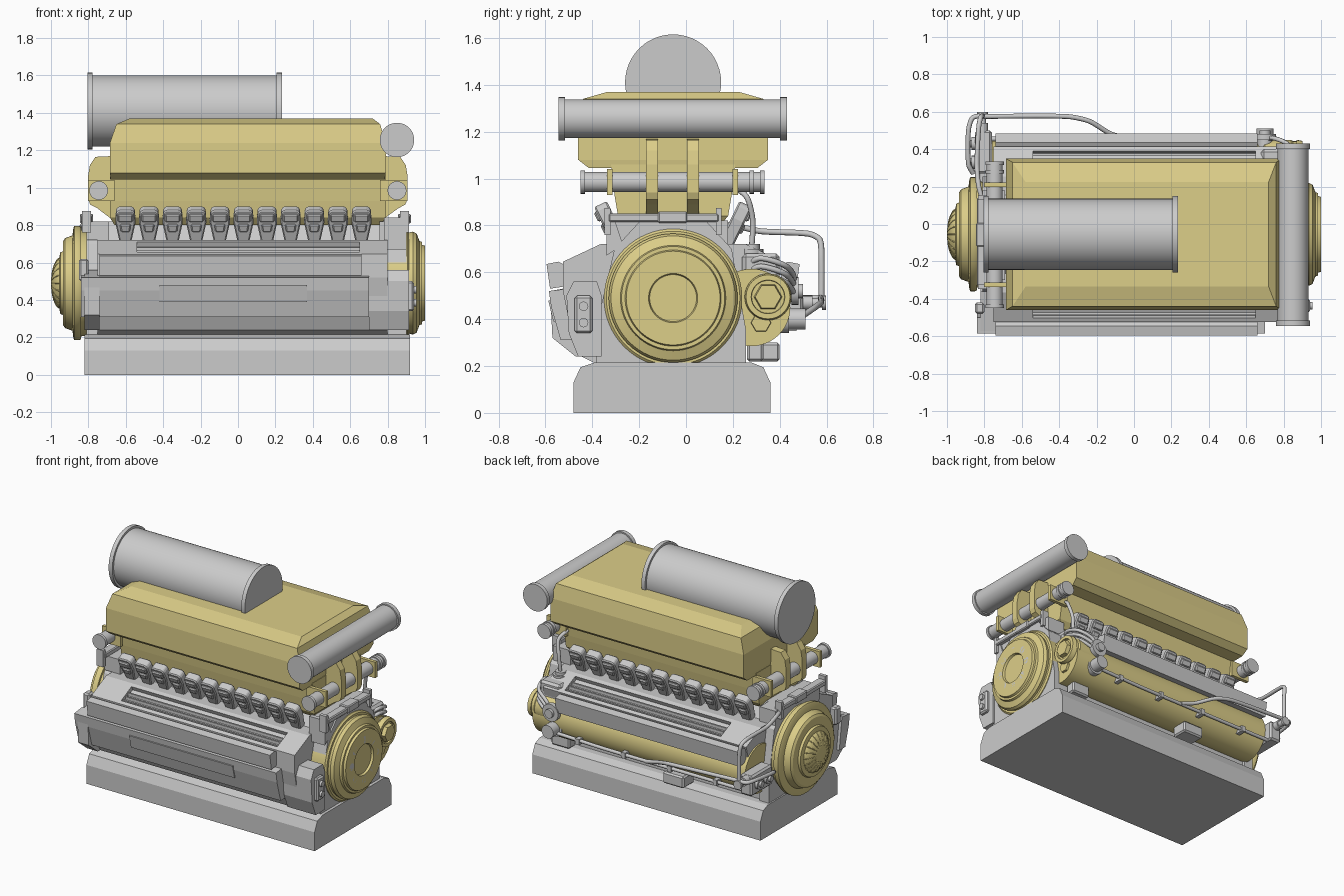
import bpy, bmesh, math
from mathutils import Matrix, Vector

if "Cube" in bpy.data.objects:
    bpy.data.objects.remove(bpy.data.objects["Cube"])

C = -0.055            # y of the engine's centre plane
YEL = bpy.data.materials.new("yellow_paint")
YEL.diffuse_color = (0.72, 0.62, 0.25, 1)
YEL.use_nodes = True
YEL.node_tree.nodes["Principled BSDF"].inputs["Base Color"].default_value = YEL.diffuse_color

def finish(name, bm, mat=None, smooth=False, bevel=0):
    bmesh.ops.remove_doubles(bm, verts=bm.verts, dist=1e-5)
    bmesh.ops.recalc_face_normals(bm, faces=bm.faces)
    me = bpy.data.meshes.new(name)
    bm.to_mesh(me); bm.free()
    o = bpy.data.objects.new(name, me)
    bpy.context.collection.objects.link(o)
    if mat: me.materials.append(mat)
    if bevel:
        m = o.modifiers.new("bevel", 'BEVEL'); m.width = bevel; m.segments = 1
    if smooth:
        bpy.ops.object.select_all(action='DESELECT')
        o.select_set(True); bpy.context.view_layer.objects.active = o
        bpy.ops.object.shade_smooth_by_angle(angle=math.radians(32))
    return o

def loft(name, rings, mat=None, **k):
    bm = bmesh.new()
    vs = [[bm.verts.new(p) for p in r] for r in rings]
    n = len(vs[0])
    for a, b in zip(vs, vs[1:]):
        for i in range(n):
            bm.faces.new((a[i], a[(i+1) % n], b[(i+1) % n], b[i]))
    bm.faces.new(vs[0]); bm.faces.new(vs[-1])
    return finish(name, bm, mat, **k)

def place(axis, t, u, v):
    return {'x': (t, u, v), 'y': (u, t, v), 'z': (u, v, t)}[axis]

def prism(name, axis, pts, t0, t1, mat=None, **k):
    return loft(name, [[place(axis, t, u, v) for u, v in pts] for t in (t0, t1)], mat, **k)

def box(name, x0, x1, y0, y1, z0, z1, mat=None, **k):
    return prism(name, 'z', [(x0, y0), (x1, y0), (x1, y1), (x0, y1)], z0, z1, mat, **k)

def lathe(name, axis, cu, cv, prof, mat=None, n=48):
    rings = [[place(axis, t, cu + r*math.cos(2*math.pi*i/n), cv + r*math.sin(2*math.pi*i/n))
              for i in range(n)] for t, r in prof]
    return loft(name, rings, mat, smooth=n > 8)

def tube(name, pts, r, mat=None):
    cu = bpy.data.curves.new(name, 'CURVE')
    cu.dimensions = '3D'; cu.bevel_depth = r; cu.bevel_resolution = 3
    cu.use_fill_caps = True; cu.resolution_u = 5
    s = cu.splines.new('BEZIER'); s.bezier_points.add(len(pts) - 1)
    for i, (b, p) in enumerate(zip(s.bezier_points, pts)):
        p = Vector(p)
        a, c = Vector(pts[max(i-1, 0)]), Vector(pts[min(i+1, len(pts)-1)])
        d = (c - a).normalized()
        b.co = p
        b.handle_left = p - d*(p - a).length*0.25
        b.handle_right = p + d*(c - p).length*0.25
    o = bpy.data.objects.new(name, cu)
    bpy.context.collection.objects.link(o)
    if mat: cu.materials.append(mat)
    return o

def flanged(name, axis, cu, cv, t0, t1, r, f, w):
    return lathe(name, axis, cu, cv, [(t0, r*.88), (t0, f), (t0+w, f), (t0+w, r), (t1-w, r),
                 (t1-w, f), (t1, f), (t1, r*.9), (t1-.015, r*.88), (t0+.015, r*.88), (t0, r*.88)][:8])

# oil pan
prism("oil_pan", 'x', [(-.48, 0), (-.48, .13), (-.45, .195), (-.39, .215), (.28, .215),
                       (.33, .195), (.36, .13), (.36, 0)], -.82, .92)
# engine block with a slotted slope on each side
half = [(-.31, .2), (-.39, .24), (-.43, .32), (-.47, .52), (-.47, .645), (-.31, .72), (-.21, .72), (-.14, .82)]
back = [(.14, .82), (.21, .72), (.31, .72), (.47, .645), (.45, .57), (.29, .5), (.29, .2)]
block = prism("engine_block", 'x', [(C+y, z) for y, z in half+back], -.75, .80)
for s in (-1, 1):
    cut = prism("slot_cutter", 'x', [(C+s*y, z) for y, z in
                [(.345, .735), (.458, .682), (.435, .63), (.322, .683)]], -.54, .65)
    cut.hide_render = True
    m = block.modifiers.new("slot", 'BOOLEAN'); m.object = cut; m.solver = 'EXACT'
    bpy.context.view_layer.objects.active = block
    bpy.ops.object.modifier_apply(modifier=m.name)
    bpy.data.objects.remove(cut)
    for y in (.365, .395, .425):   # grille slats
        y0, y1 = sorted((C+s*(y-.006), C+s*(y+.006)))
        box("grille_slat", -.54, .65, y0, y1, .61, .68-(y-.365)*.47)
    # upper side panel
    prism("upper_side_panel", 'x', [(C+s*y, z) for y, z in
          [(.46, .54), (.525, .53), (.54, .635), (.49, .645), (.46, .63)]], -.74, .66)
# lower front panel with raised plate
prism("lower_front_panel", 'x', [(-.50, .53), (-.585, .52), (-.575, .45), (-.535, .31), (-.47, .31)], -.84, .70)
prism("raised_plate", 'x', [(-.57, .48), (-.588, .48), (-.566, .39), (-.545, .39)], -.42, .37)
# end walls
wall = [(-.33, .2), (-.33, .36), (-.25, .7), (-.14, .82), (.14, .82), (.25, .7), (.31, .36), (.31, .2)]
for x0, x1 in ((-.81, -.74), (.78, .90)):
    prism("end_wall", 'x', [(C+y, z) for y, z in wall], x0, x1)
prism("end_foot_front", 'x', [(-.46, .24), (-.5, .34), (-.51, .5), (-.48, .56), (-.38, .56), (-.36, .5), (-.36, .24)],
      .70, .915)
prism("end_foot_left", 'x', [(-.47, .24), (-.57, .32), (-.58, .52), (-.36, .56), (-.36, .24)], -.82, -.74)
box("control_box", .90, .94, -.475, -.40, .34, .50, bevel=.01)
for z in (.385, .455):
    lathe("control_knob", 'x', -.437, z, [(.93, .02), (.955, .02)], n=16)
prism("corner_plate", 'x', [(-.34, .67), (-.34, .84), (-.31, .84), (-.27, .72)], .78, .90)
# yellow side cylinder at the back
lathe("back_cylinder", 'x', .28, .45, [(-.76, .14), (-.76, .165), (.86, .165), (.86, .13)], YEL)
box("back_bracket", -.26, -.10, .28, .40, .22, .30, bevel=.01)

# right flywheel
lathe("right_housing", 'x', C, .49, [(.78, .295), (.905, .295), (.915, .285), (.915, .27), (.935, .275),
      (.955, .265), (.97, .225), (.985, .22), (.985, .205), (1, .2), (1, .105), (.985, .1), (.985, 0)], YEL, 64)
for i in range(8):
    a = math.pi*i/4
    lathe("wheel_bolt", 'x', C+.135*math.cos(a), .49+.135*math.sin(a), [(.98, .026), (1, .026)], n=12)
# left flywheel with ribbed dome
lathe("left_housing", 'x', C, .49, [(-.74, .27), (-.84, .285), (-.84, .3), (-.85, .305), (-.875, .305), (-.88, .295),
      (-.885, .255), (-.925, .24), (-.935, .225), (-.935, .17), (-.95, .165), (-.955, .14), (-.955, 0)], YEL, 64)
lathe("dome", 'x', C, .49, [(-.94, .15)] + [(-.94-.06*math.sin(a), .14*math.cos(a))
      for a in [k*math.pi/16 for k in range(9)]], YEL)
for i in range(20):
    a = math.pi*i/10
    tube("dome_rib", [(-.94-.057*math.sin(b), C+.14*math.cos(b)*math.cos(a), .49+.14*math.cos(b)*math.sin(a))
                      for b in (.1, .5, .9, 1.2)], .004, YEL)

# cylinder head units, eleven on each bank
shape = [(-.03, 0), (-.048, .09), (-.054, .12), (-.05, .18), (-.035, .195), (.035, .195),
         (.05, .18), (.054, .12), (.048, .09), (.03, 0)]
for s in (-1, 1):
    for i in range(11):
        M = (Matrix.Translation((-.602+.1262*i, C+s*.225, .715)) @ Matrix.Scale(s, 4, (0, 1, 0))
             @ Matrix.Rotation(-.45, 4, 'X'))
        for nm, pts, a, b in (("head_unit", shape, -.03, .03),
                              ("head_unit_cap", [(-.04, .13), (-.04, .175), (.04, .175), (.04, .13)], .02, .042),
                              ("head_unit_plug", [(-.024, .07), (-.03, .115), (.03, .115), (.024, .07)], .02, .04)):
            o = prism(nm, 'y', pts, a, b, bevel=.007)
            o.data.transform(M)
            if s < 0: o.data.flip_normals()

# yellow intake case, neck and rim
def case(name, rows):
    loft(name, [[(a, C-h, z), (b, C-h, z), (b, C+h, z), (a, C+h, z)] for z, a, b, h in rows], YEL)
case("intake_neck", [(.80, -.66, .76, .2), (.84, -.685, .79, .235), (.93, -.685, .79, .25), (1.06, -.685, .79, .265)])
case("intake_case", [(1.045, -.68, .785, .36), (1.08, -.685, .79, .405), (1.24, -.685, .79, .405),
                     (1.34, -.65, .76, .385), (1.37, -.58, .72, .28)])
# top air drum
flanged("air_drum", 'x', C, 1.41, -.805, .235, .19, .205, .028)
# large cross pipe
flanged("cross_pipe", 'y', .85, 1.255, -.545, .43, .083, .092, .028)
# small cross pipes and their brackets
for s, x in ((-1, -.745), (1, .85)):
    flanged("small_cross_pipe", 'y', x, .985, -.45, .335, .043, .05, .02)
    lathe("pipe_collar", 'y', x, .985, [(.27, .043), (.27, .05), (.29, .05), (.29, .043)])
    e, i = x + s*.057, .76*s if s > 0 else -.66
    for y in (C-.09, C+.085):
        prism("pipe_bracket", 'y', [(i, .82), (e-s*.05, .89), (e-s*.012, .91), (e, .94), (e, 1.06), (e-s*.01, 1.12),
              (e-s*.04, 1.165), (i, 1.17)], y-.025, y+.025, YEL)
    for y in (C-.27, C+.265):
        prism("pipe_clamp", 'y', [(i, .93), (e, .93), (e, 1.04), (i, 1.04)], y-.012, y+.012, YEL)
# top end rails
for x in (-.81, .89):
    box("end_rail", x-.03, x+.03, -.33, .14, .815, .85, bevel=.006)
    box("end_rail_box", x-.035, x+.035, -.12, .005, .81, .86, bevel=.006)
    for y in (-.335, .14):
        box("rail_post", x-.025, x+.025, y-.012, y+.012, .76, .875)
    box("rail_support", min(x, x*.85), max(x, x*.85), -.30, .18, .72, .82)

# yellow filters at the right end
for y, z, r in ((.35, .495, .1), (.32, .385, .075)):
    x = .90 if r > .09 else .86
    lathe("filter", 'x', y, z, [(.68, r*.8), (.70, r), (x-.06, r), (x-.05, r*.93), (x-.03, r*.93), (x-.03, r),
          (x, r*.94), (x, r*.72), (x-.012, r*.7), (x-.012, 0)], YEL, 32)
    lathe("filter_nut", 'x', y, z, [(x-.02, r*.62), (x+.015, r*.55)], YEL, 6)
# pump cluster behind the filters
box("pump_body", .68, .84, .24, .40, .52, .68, bevel=.015)
box("pump_foot", .66, .80, .26, .33, .22, .36, bevel=.01)
lathe("pump_cap", 'z', .76, .28, [(.66, .05), (.70, .05), (.70, .035), (.72, .035)], n=20)
lathe("pump_motor", 'y', .70, .40, [(.36, .06), (.44, .06), (.44, .045), (.51, .045)], n=24)
lathe("pump_valve", 'y', .70, .52, [(.38, .04), (.45, .04), (.45, .06), (.48, .06), (.48, .03), (.50, .03)], n=20)
for k in range(3):
    z = .57 + .035*k
    tube("pump_hose", [(.82, .27, z), (.85, .32, z+.02), (.83, .42, z-.01), (.74, .46, z-.06), (.70, .44, .48)], .012)
tube("pump_riser", [(.76, .28, .70), (.77, .285, .82), (.79, .26, .92), (.76, .2, .97)], .012)
# control unit at the left end
box("left_control_unit", -.85, -.76, .27, .50, .36, .50, bevel=.012)
for y in (.33, .43):
    lathe("left_unit_cap", 'x', y, .43, [(-.84, .035), (-.87, .035), (-.87, .02), (-.885, .02)], n=16)
lathe("left_unit_valve", 'y', -.81, .47, [(.49, .03), (.54, .03), (.54, .02), (.58, .02), (.58, .03), (.598, .03)], n=16)
# fluid pipes
tube("overhead_pipe", [(-.80, .10, .80), (-.83, .20, .80), (-.84, .32, .775), (-.83, .52, .765),
                       (-.82, .57, .74), (-.81, .578, .66), (-.81, .578, .48)], .013)
tube("loop_pipe", [(-.86, .27, .45), (-.885, .32, .47), (-.885, .50, .49), (-.86, .57, .49), (-.78, .575, .49),
                   (-.36, .575, .47), (-.24, .55, .45), (-.12, .48, .40), (-.02, .46, .37)], .013)
tube("back_rail", [(-.77, .455, .37), (-.3, .455, .37), (.3, .455, .37), (.66, .455, .38)], .012)
for x in (-.55, -.2, .15, .5):
    box("rail_clip", x-.015, x+.015, .41, .472, .35, .39)
box("left_port", -.85, -.80, -.48, -.42, .50, .62, bevel=.01)
